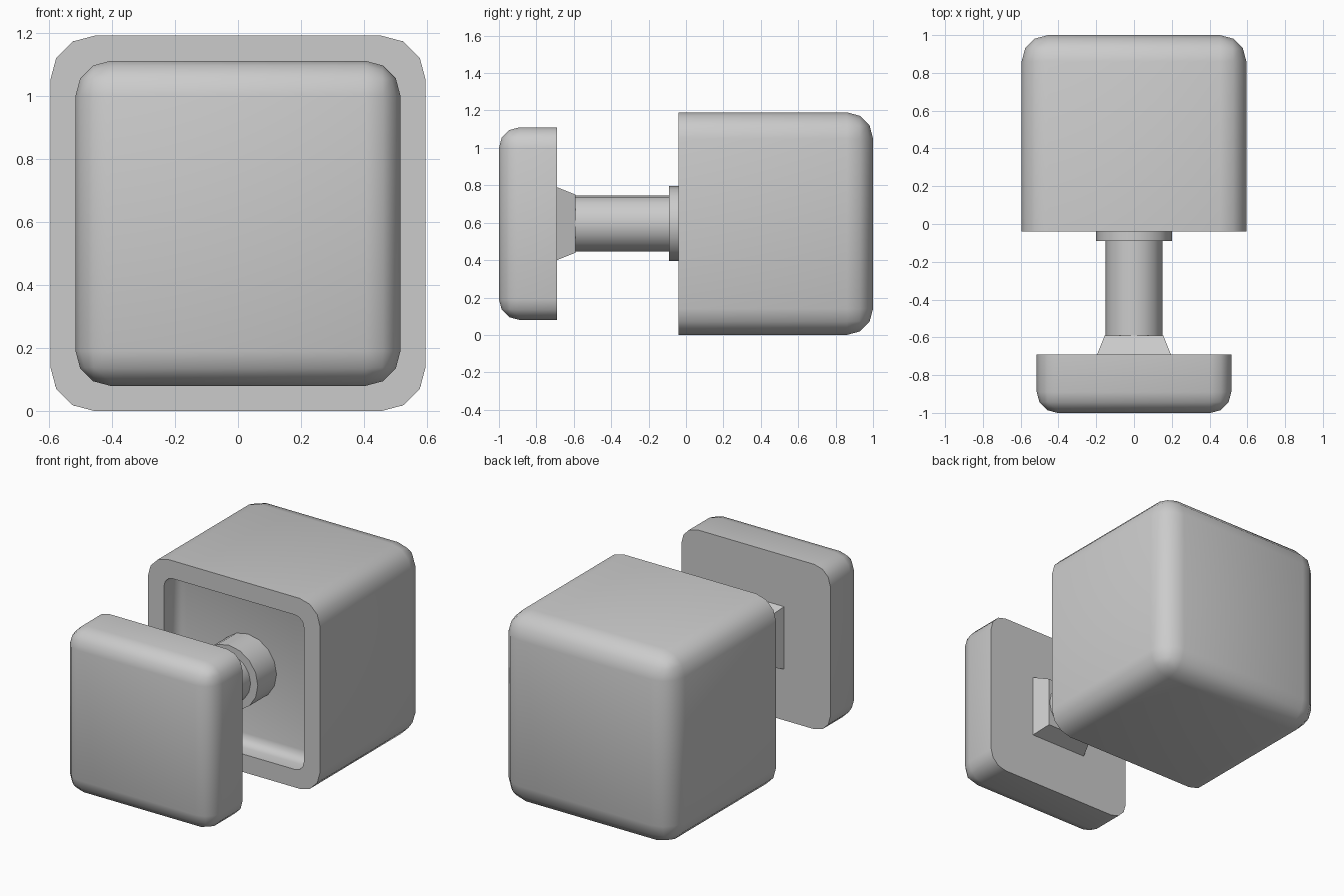
import bpy, bmesh, math
from mathutils import Matrix, Vector

if "Cube" in bpy.data.objects:
    bpy.data.objects.remove(bpy.data.objects["Cube"])

ZC = 0.595  # height of the shared axis


def finish(bm, name, angle=40, recalc=True):
    if recalc:
        bmesh.ops.recalc_face_normals(bm, faces=bm.faces[:])
    me = bpy.data.meshes.new(name)
    bm.to_mesh(me)
    bm.free()
    ob = bpy.data.objects.new(name, me)
    bpy.context.collection.objects.link(ob)
    bpy.ops.object.select_all(action='DESELECT')
    ob.select_set(True)
    bpy.context.view_layer.objects.active = ob
    bpy.ops.object.shade_smooth_by_angle(angle=math.radians(angle))
    return ob


def rounded_box(bm, half, y_flat, y_round, r):
    """Box rounded everywhere except the rim at y_flat; returns the flat face."""
    depth = y_round - y_flat
    m = (Matrix.Translation((0, (y_flat + y_round) / 2, ZC))
         @ Matrix.Diagonal((2 * half, abs(depth), 2 * half, 1)))
    verts = bmesh.ops.create_cube(bm, size=1, matrix=m)['verts']
    edges = {e for v in verts for e in v.link_edges}
    soft = [e for e in edges
            if any(abs(v.co.y - y_flat) > 1e-4 for v in e.verts)]
    bmesh.ops.bevel(bm, geom=soft, offset=r, segments=3, profile=0.5,
                    affect='EDGES', clamp_overlap=True)
    return next(f for f in bm.faces
                if all(abs(v.co.y - y_flat) < 1e-4 for v in f.verts))


def turned(name, y0, y1, r0, r1, sides, spin=0.0):
    """Cylinder or frustum along y, radius r0 at y0 and r1 at y1."""
    bm = bmesh.new()
    m = (Matrix.Translation((0, (y0 + y1) / 2, ZC))
         @ Matrix.Rotation(-math.pi / 2, 4, 'X') @ Matrix.Rotation(spin, 4, 'Z'))
    bmesh.ops.create_cone(bm, cap_ends=True, segments=sides, radius1=r0,
                          radius2=r1, depth=y1 - y0, matrix=m)
    return finish(bm, name)


# Front plate
bm = bmesh.new()
rounded_box(bm, 0.515, -0.69, -1.0, 0.11)
finish(bm, "front_plate")

# Large block with a shallow rounded recess in its front
bm = bmesh.new()
rims = []
for half, back, flat, r in ((0.595, 1.0, -0.04, 0.14), (0.483, 0.095, -0.041, 0.06)):
    face = rounded_box(bm, half, flat, back, r)
    rims += face.edges[:]
    bmesh.ops.delete(bm, geom=[face], context='FACES_ONLY')
bmesh.ops.bridge_loops(bm, edges=rims)
for v in bm.verts:
    if abs(v.co.y + 0.041) < 1e-4:
        v.co.y = -0.04
finish(bm, "hollow_block")

# Square tapered collar, round stem and flange
turned("tapered_collar", -0.69, -0.59, 0.195 * math.sqrt(2), 0.155 * math.sqrt(2),
       4, math.pi / 4)
turned("stem", -0.60, 0.09, 0.15, 0.15, 16)
turned("stem_flange", -0.09, 0.10, 0.20, 0.20, 16)
